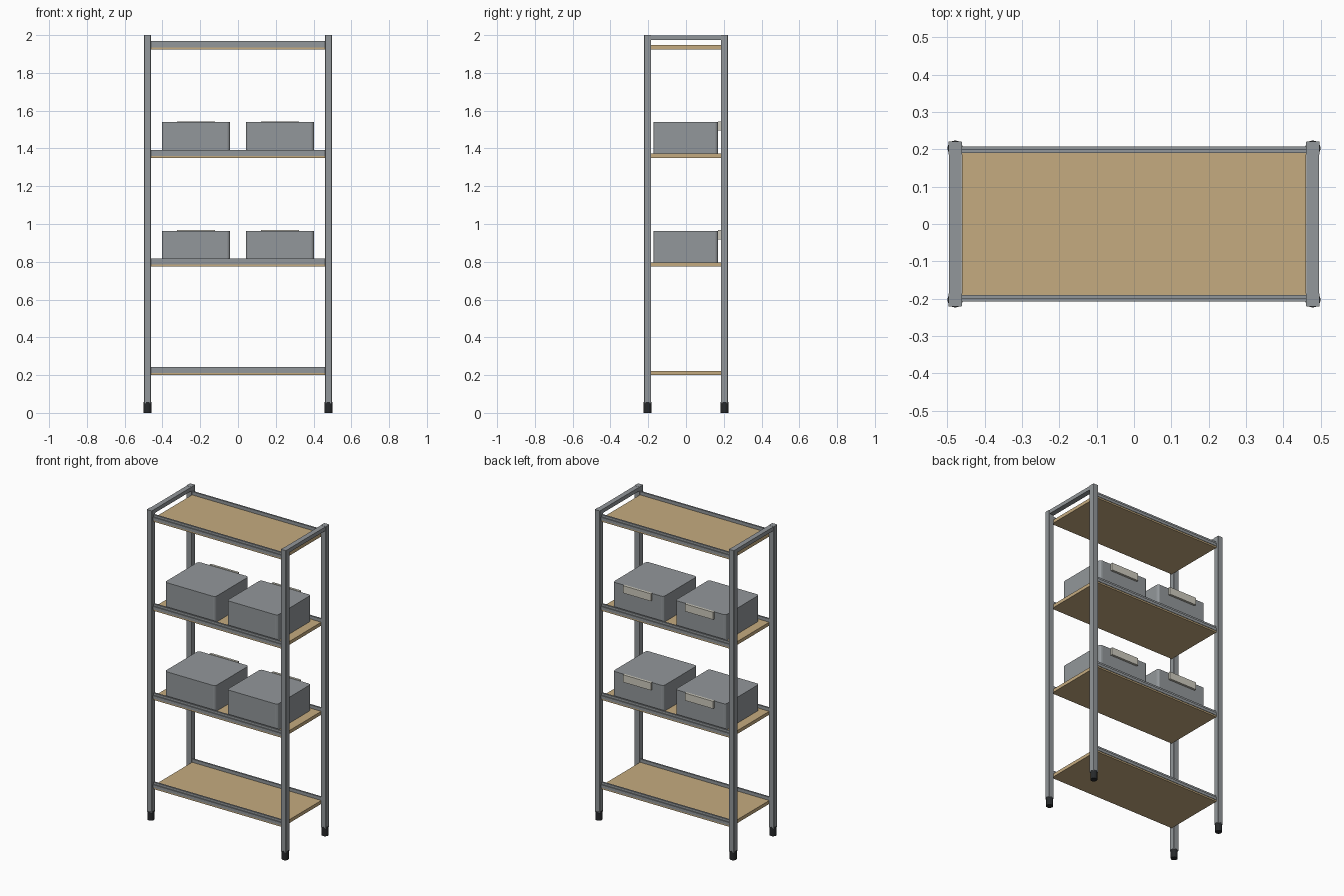
import bpy, bmesh

if "Cube" in bpy.data.objects:
    bpy.data.objects.remove(bpy.data.objects["Cube"])


def material(name, rgb):
    m = bpy.data.materials.new(name)
    m.diffuse_color = (*rgb, 1)
    m.use_nodes = True
    m.node_tree.nodes["Principled BSDF"].inputs["Base Color"].default_value = m.diffuse_color
    return m


GREY = material("steel_grey", (0.29, 0.31, 0.325))
WOOD = material("light_wood", (0.56, 0.41, 0.215))
BLACK = material("black_rubber", (0.02, 0.022, 0.024))
CREAM = material("pale_handle", (0.62, 0.60, 0.52))


def finish(name, bm, mat):
    bmesh.ops.recalc_face_normals(bm, faces=bm.faces[:])
    me = bpy.data.meshes.new(name)
    bm.to_mesh(me)
    bm.free()
    me.materials.append(mat)
    ob = bpy.data.objects.new(name, me)
    bpy.context.collection.objects.link(ob)
    return ob


def block(name, lo, hi, mat, round_upright=0):
    """Box between two corners, with optional rounded upright edges."""
    bm = bmesh.new()
    bmesh.ops.create_cube(bm, size=1)
    for v in bm.verts:
        v.co = [lo[i] + (v.co[i] + 0.5) * (hi[i] - lo[i]) for i in range(3)]
    if round_upright:
        edges = [e for e in bm.edges
                 if abs(e.verts[0].co.z - e.verts[1].co.z) > 1e-4]
        bmesh.ops.bevel(bm, geom=edges, offset=round_upright, segments=3,
                        profile=0.5, affect='EDGES')
    return finish(name, bm, mat)


def beam(name, z, side):
    """Long beam with a stepped outer face, swept along x."""
    prof = [(0.19, 0.01), (0.207, 0.01), (0.207, 0.029),
            (0.201, 0.029), (0.201, 0.043), (0.19, 0.043)]
    bm = bmesh.new()
    f = bm.faces.new([bm.verts.new((-0.462, side * y, z + h)) for y, h in prof])
    ext = bmesh.ops.extrude_face_region(bm, geom=[f], use_keep_orig=True)
    for v in ext["geom"]:
        if isinstance(v, bmesh.types.BMVert):
            v.co.x = 0.462
    return finish(name, bm, GREY)


# Posts and rubber feet
for sx in (-1, 1):
    for sy in (-1, 1):
        cx, cy = sx * 0.479, sy * 0.203
        block("post", (cx - 0.018, cy - 0.0185, 0.05),
              (cx + 0.018, cy + 0.0185, 2.0), GREY, 0.003)
        bm = bmesh.new()
        bmesh.ops.create_cone(bm, cap_ends=True, segments=12,
                              radius1=0.021, radius2=0.021, depth=0.057)
        bmesh.ops.translate(bm, verts=bm.verts[:], vec=(cx, cy, 0.0285))
        finish("foot", bm, BLACK)
    # End rail across the top
    x0, x1 = sorted((sx * 0.462, sx * 0.495))
    block("top_end_rail", (x0, -0.186, 1.974), (x1, 0.186, 1.999), GREY)

# Four wooden shelves, each with front and back beams
for z in (0.2, 0.775, 1.35, 1.925):
    block("shelf_board", (-0.461, -0.204, z), (0.461, 0.204, z + 0.022), WOOD)
    for sy in (-1, 1):
        beam("shelf_beam", z, sy)

# Storage boxes with a pull handle at the back
for z in (0.797, 1.372):
    for cx in (-0.222, 0.222):
        block("storage_box", (cx - 0.18, -0.173, z),
              (cx + 0.18, 0.17, z + 0.167), GREY, 0.016)
        block("box_handle", (cx - 0.1, 0.169, z + 0.122),
              (cx + 0.1, 0.184, z + 0.17), CREAM)
